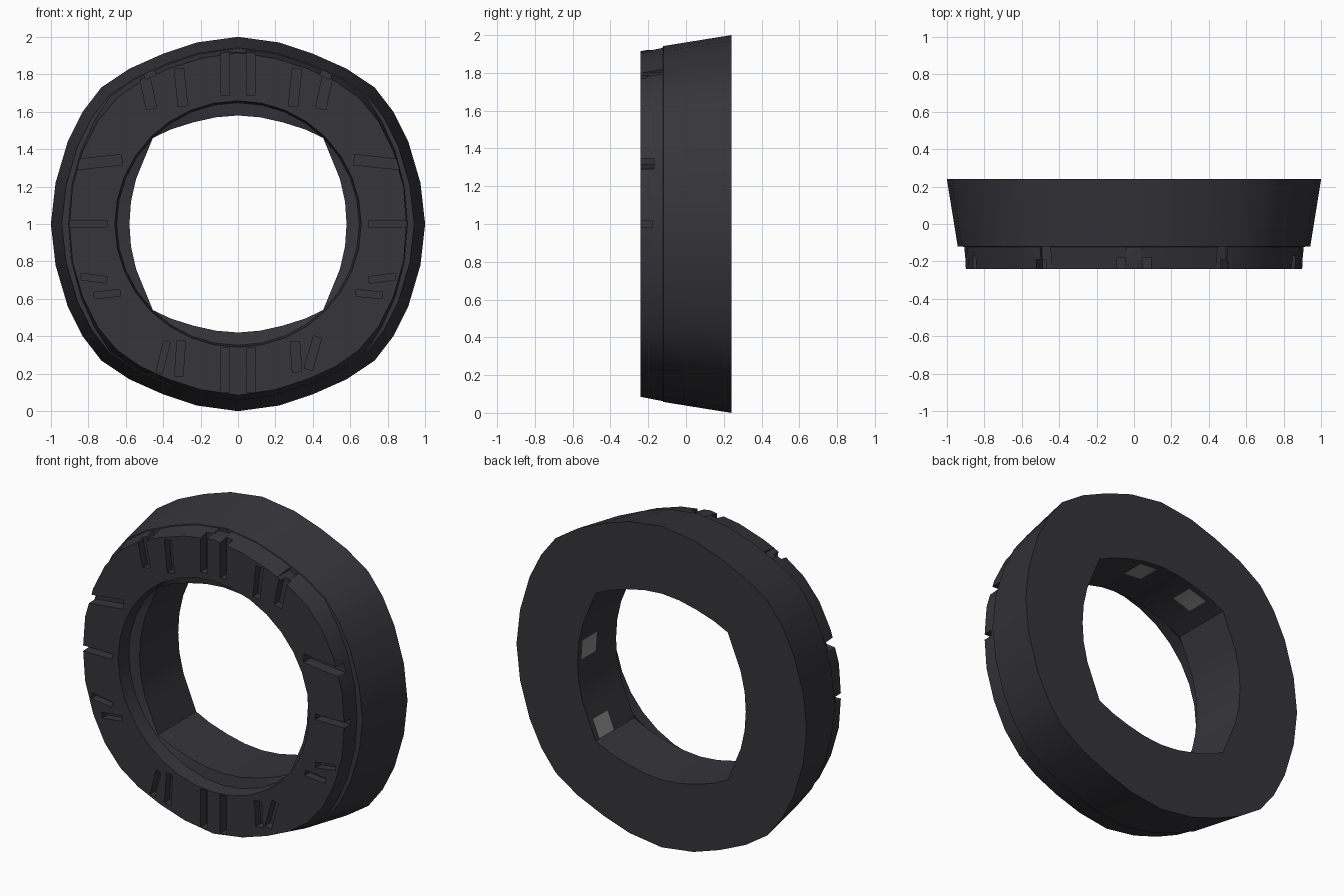
import bpy, bmesh, math
from mathutils import Matrix, Vector

if "Cube" in bpy.data.objects:
    bpy.data.objects.remove(bpy.data.objects["Cube"])


def material(name, rgb):
    m = bpy.data.materials.new(name)
    m.diffuse_color = (*rgb, 1)
    m.use_nodes = True
    m.node_tree.nodes["Principled BSDF"].inputs["Base Color"].default_value = m.diffuse_color
    return m


rubber = material("dark rubber", (0.036, 0.036, 0.043))
worn = material("worn grey", (0.25, 0.25, 0.25))


def mirror_quadrant(q):
    """Full 32-point outline from the upper right quarter (top to right)."""
    right = q + [(x, -z) for x, z in q[-2::-1]]
    return right + [(-x, z) for x, z in right[-2:0:-1]]


def scale(q, s):
    return [(x * s, z * s) for x, z in q]


# quarter outlines
back = [(0, 1), (.22, .97), (.4, .91), (.58, .83), (.73, .73),
        (.83, .6), (.91, .44), (.975, .22), (1, 0)]
front = [(0, .915), (.2, .885), (.37, .83), (.52, .762), (.645, .675),
         (.75, .55), (.83, .39), (.885, .2), (.9, 0)]
step = [(0, .938), (.208, .908), (.375, .852), (.543, .777), (.683, .683),
        (.765, .555), (.838, .395), (.89, .2), (.906, 0)]
hole = [(0, .58), (.12, .57), (.24, .543), (.36, .505), (.455, .46),
        (.50, .35), (.545, .24), (.572, .12), (.58, 0)]
opening = [(.658 * math.sin(i * math.pi / 16), .658 * math.cos(i * math.pi / 16))
           for i in range(9)]

# closed section: outer side, front face, recessed rim, hole wall, back face
section = [(back, .24), (scale(back, .942), -.12), (step, -.122), (front, -.24),
           (opening, -.24), (scale(opening, .985), -.15), (hole, -.14),
           (hole, .06), (hole, .2), (hole, .24)]

bm = bmesh.new()
rings = [[bm.verts.new((x, y, z + 1)) for x, z in mirror_quadrant(q)]
         for q, y in section]
for a, b in zip(rings, rings[1:] + rings[:1]):
    for i in range(32):
        j = (i + 1) % 32
        bm.faces.new((a[i], a[j], b[j], b[i]))
bmesh.ops.recalc_face_normals(bm, faces=bm.faces)

# worn patches on the hole wall
spots = [(-.3, 1.52), (.06, 1.575), (.478, .595), (.576, 1.06)]
for f in bm.faces:
    c = f.calc_center_median()
    if .06 < c.y < .2 and any(math.hypot(c.x - x, c.z - z) < .045 for x, z in spots):
        f.material_index = 1

mesh = bpy.data.meshes.new("tyre")
bm.to_mesh(mesh)
bm.free()
tyre = bpy.data.objects.new("tyre", mesh)
bpy.context.collection.objects.link(tyre)
mesh.materials.append(rubber)
mesh.materials.append(worn)

# tread grooves: x, z, length, width, tilt from upright (degrees), depth
grooves = [(-.48, 1.7, .17, .055, 12, .05), (-.305, 1.73, .2, .05, 6, .05),
           (.305, 1.73, .2, .05, -6, .05), (.46, 1.7, .17, .055, -12, .05),
           (-.4, .29, .17, .035, -14, .05), (-.31, .28, .19, .045, -4, .05),
           (.31, .29, .16, .05, 4, .05), (.4, .31, .18, .045, -16, .05),
           (-.49, 1.84, .12, .06, 25, .12), (.49, 1.84, .12, .06, -25, .12)]
for s in (-1, 1):
    grooves += [(s * .068, 1.82, .26, .045, 0, .06), (s * .068, .22, .24, .045, 0, .06),
                (s * .75, 1.33, .26, .055, 90 - s * 6, .07),
                (s * .81, 1, .22, .035, 90, .06),
                (s * .77, .71, .14, .035, 90 + s * 8, .05),
                (s * .7, .625, .14, .035, 90 - s * 6, .05)]
# small notch joining the top pair
grooves.append((0, 1.945, .05, .08, 0, .115))

bm = bmesh.new()
for x, z, length, width, tilt, depth in grooves:
    m = (Matrix.Translation((x, -.24, z)) @ Matrix.Rotation(math.radians(-tilt), 4, 'Y')
         @ Matrix.Diagonal((width, depth * 2, length, 1)))
    bmesh.ops.create_cube(bm, size=1, matrix=m)
cut_mesh = bpy.data.meshes.new("groove_cutter")
bm.to_mesh(cut_mesh)
bm.free()
cut_mesh.materials.append(rubber)
cutter = bpy.data.objects.new("groove_cutter", cut_mesh)
bpy.context.collection.objects.link(cutter)
cutter.hide_render = True

# carve, then drop the cutter
mod = tyre.modifiers.new("grooves", 'BOOLEAN')
mod.operation = 'DIFFERENCE'
mod.solver = 'EXACT'
mod.use_self = True
mod.object = cutter
bpy.context.view_layer.objects.active = tyre
tyre.select_set(True)
bpy.ops.object.modifier_apply(modifier=mod.name)
bpy.data.objects.remove(cutter)
bpy.ops.object.shade_smooth_by_angle(angle=math.radians(30))
